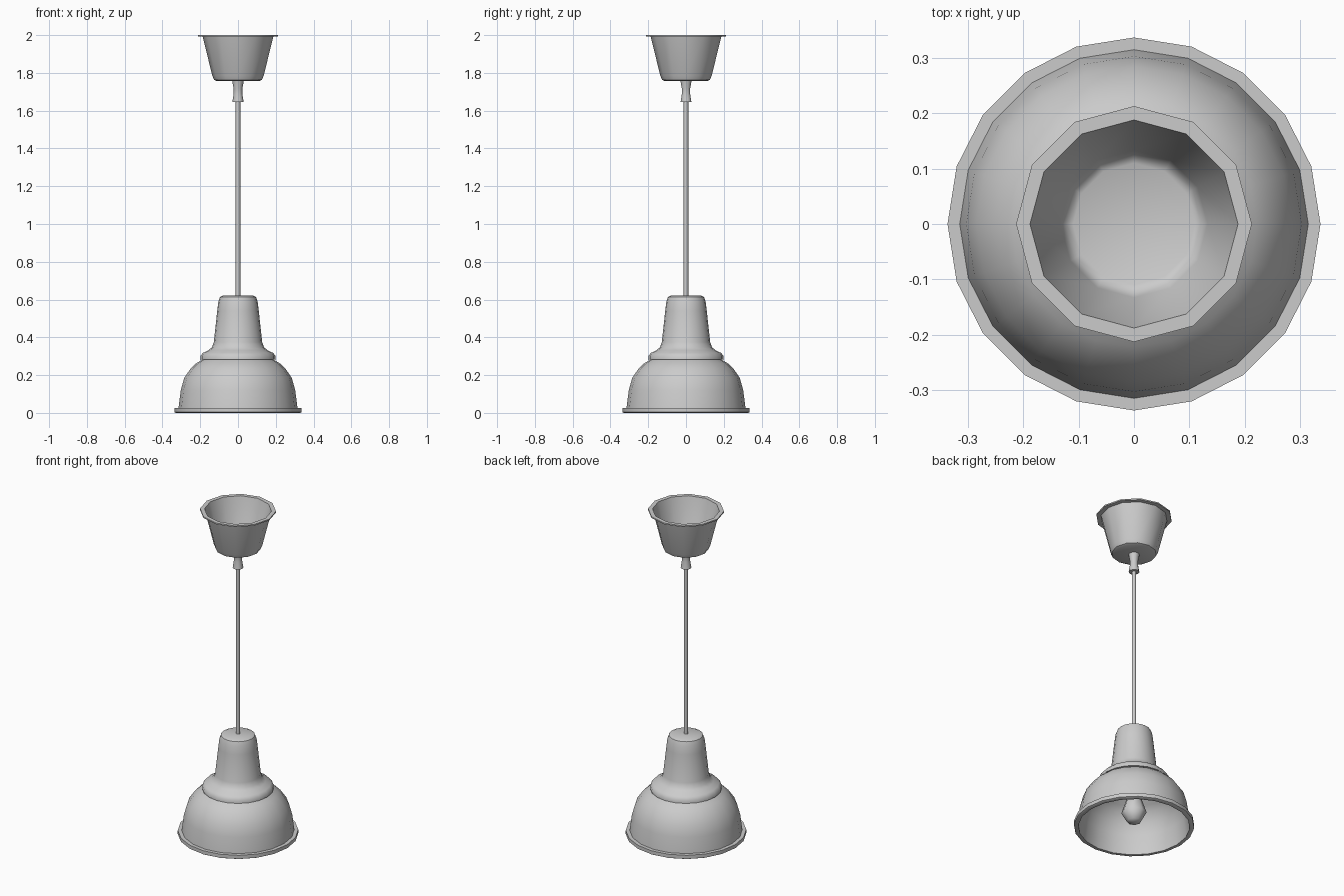
import bpy, bmesh, math

if "Cube" in bpy.data.objects:
    bpy.data.objects.remove(bpy.data.objects["Cube"])


def lathe(name, profile, sides, angle=40):
    """Revolve an (r, z) profile around the z axis."""
    bm = bmesh.new()
    rings = []
    for r, z in profile:
        if r == 0:
            rings.append([bm.verts.new((0, 0, z))] * sides)
        else:
            rings.append([bm.verts.new((r * math.cos(math.tau * i / sides),
                                        r * math.sin(math.tau * i / sides), z))
                          for i in range(sides)])
    for a, b in zip(rings, rings[1:]):
        for i in range(sides):
            j = (i + 1) % sides
            quad = list(dict.fromkeys((a[i], a[j], b[j], b[i])))
            bm.faces.new(quad)
    bmesh.ops.recalc_face_normals(bm, faces=bm.faces)
    mesh = bpy.data.meshes.new(name)
    bm.to_mesh(mesh)
    bm.free()
    ob = bpy.data.objects.new(name, mesh)
    bpy.context.collection.objects.link(ob)
    bpy.ops.object.select_all(action='DESELECT')
    ob.select_set(True)
    bpy.context.view_layer.objects.active = ob
    bpy.ops.object.shade_smooth_by_angle(angle=math.radians(angle))
    return ob


# Ceiling canopy: open cup with a thin flange
lathe("ceiling_canopy", [
    (0, 1.757), (0.112, 1.757), (0.126, 1.763), (0.136, 1.785), (0.187, 1.992),
    (0.213, 1.992), (0.213, 2.0), (0.188, 2.0),
    (0.133, 1.787), (0.123, 1.767), (0.110, 1.761), (0, 1.761)], 12)

# Cable grip under the canopy
lathe("cable_grip", [
    (0, 1.76), (0.031, 1.76), (0.023, 1.715), (0.023, 1.69), (0.03, 1.645), (0, 1.645)], 10)

# Hanging cable
lathe("cable", [(0, 1.66), (0.012, 1.66), (0.012, 0.61), (0, 0.61)], 8, 50)

# Lamp neck: tapered cap flaring to a lip
lathe("shade_neck", [
    (0, 0.622), (0.078, 0.622), (0.095, 0.614), (0.104, 0.59), (0.11, 0.54),
    (0.128, 0.375), (0.138, 0.348), (0.155, 0.332), (0.185, 0.318), (0.199, 0.302),
    (0.2, 0.282), (0.188, 0.282)], 20)

# Domed shade with rolled rim and thin inner wall
outer = [(0.188, 0.282), (0.222, 0.262), (0.25, 0.236), (0.285, 0.185),
         (0.303, 0.12), (0.315, 0.026)]
inner = [(r - 0.005, z - 0.003) for r, z in reversed(outer[:-1])]
lathe("shade_dome", outer + [(0.337, 0.026), (0.337, 0.004), (0.33, 0), (0.312, 0)]
      + inner + [(0.125, 0.34)], 20)

# Bulb and its socket
lathe("bulb", [
    (0, 0.025), (0.04, 0.035), (0.071, 0.09), (0.048, 0.16), (0.032, 0.21), (0, 0.21)], 8, 50)
lathe("bulb_socket", [(0, 0.2), (0.038, 0.2), (0.038, 0.36), (0, 0.36)], 8, 50)
